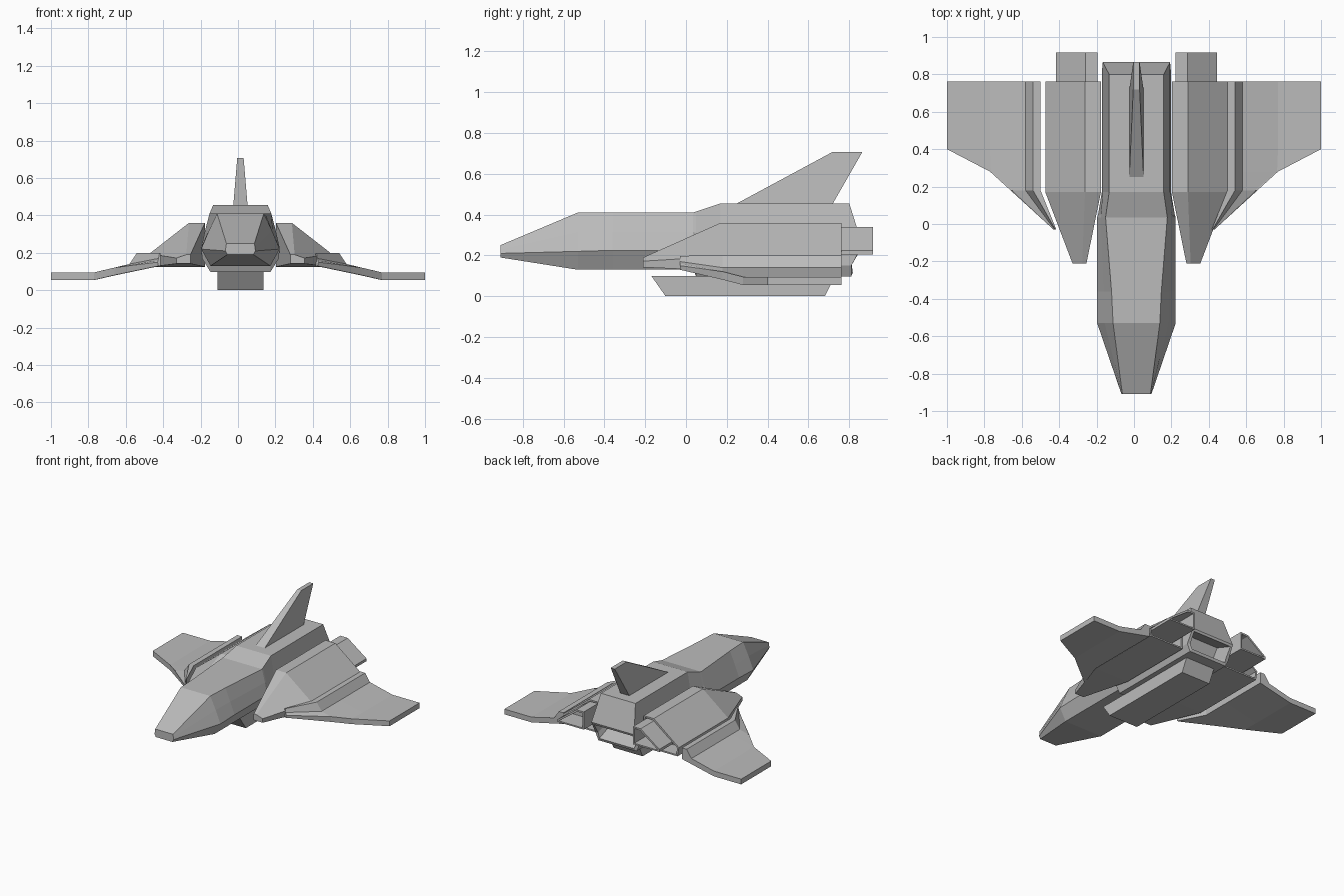
import bpy, bmesh

cube = bpy.data.objects.get("Cube")
if cube:
    bpy.data.objects.remove(cube, do_unlink=True)

grey = bpy.data.materials.new("hull grey")
grey.use_nodes = True
colour = (0.5, 0.5, 0.5, 1)
grey.diffuse_color = colour
grey.node_tree.nodes["Principled BSDF"].inputs["Base Color"].default_value = colour

AXIS = 0.013   # centre line of the body, pods and keel


def loft(name, rings, hollow=0, rim=0.015, cap=True):
    """Skin a list of closed rings; optionally hollow out the last cap."""
    bm = bmesh.new()
    rows = [[bm.verts.new(p) for p in ring] for ring in rings]
    n = len(rows[0])
    for a, b in zip(rows, rows[1:]):
        for i in range(n):
            j = (i + 1) % n
            bm.faces.new((a[i], a[j], b[j], b[i]))
    bm.faces.new(rows[0])
    if cap:
        end = bm.faces.new(rows[-1])
    else:
        # slanted upper panel over the open lower tail
        last = rows[-1]
        bm.faces.new((last[0], last[1], last[-2], last[-1]))
        end = bm.faces.new(last[1:-1])
    bmesh.ops.remove_doubles(bm, verts=bm.verts, dist=0.0001)
    bmesh.ops.recalc_face_normals(bm, faces=bm.faces)
    if hollow:
        bmesh.ops.inset_individual(bm, faces=[end], thickness=rim)
        bmesh.ops.inset_individual(bm, faces=[end], thickness=0.001, depth=-hollow)
    mesh = bpy.data.meshes.new(name)
    bm.to_mesh(mesh)
    bm.free()
    mesh.materials.append(grey)
    obj = bpy.data.objects.new(name, mesh)
    bpy.context.collection.objects.link(obj)
    return obj


def both_sides(ring):
    """Complete a half ring, listed top to bottom, about the centre line."""
    right = [(AXIS - x, y, z) for x, y, z in ring]
    left = [(AXIS + x, y, z) for x, y, z in reversed(ring)]
    return right + left


def section(y, *points):
    return [(x, y, z) for x, z in points]


# Fuselage: half sections from nose to tail, open at the back
body = [
    section(-0.91, (0.075, 0.25), (0.078, 0.23), (0.08, 0.21), (0.07, 0.19)),
    section(-0.53, (0.125, 0.41), (0.17, 0.315), (0.21, 0.22), (0.16, 0.13)),
    section(-0.36, (0.133, 0.41), (0.173, 0.315), (0.21, 0.225), (0.16, 0.13)),
    section(0.035, (0.165, 0.41), (0.19, 0.315), (0.21, 0.225), (0.16, 0.13)),
    section(0.05, (0.163, 0.415), (0.19, 0.31), (0.205, 0.17), (0.16, 0.097)),
    section(0.17, (0.146, 0.455), (0.18, 0.25), (0.185, 0.15), (0.16, 0.097)),
    [(0.146, 0.80, 0.455), (0.18, 0.865, 0.25), (0.185, 0.81, 0.15), (0.16, 0.81, 0.097)],
]
loft("fuselage", [both_sides(r) for r in body], hollow=0.15, rim=0.025, cap=False)

# Tail fin: swept and tapered
fin = [(0.038, 0.15, 0.40, 0.69), (0.038, 0.25, 0.455, 0.72), (0.017, 0.72, 0.708, 0.865)]
loft("tail_fin", [both_sides([(w, front, z), (w, back, z)]) for w, front, z, back in fin])

# Keel: bevelled block under the belly
keel = [(-0.17, 0.73, 0.1), (-0.10, 0.68, 0)]
loft("keel", [both_sides([(0.123, front, z), (0.123, back, z)]) for front, back, z in keel])

for side, label in ((1, "left"), (-1, "right")):
    def place(rings, centre=AXIS):
        return [[(centre + side * x, y, z) for x, y, z in r] for r in rings]

    # Engine pod: pointed front, hollow rear
    rear = ((0.19, 0.125), (0.19, 0.36), (0.275, 0.36), (0.487, 0.195), (0.475, 0.125))
    pod = [
        section(-0.21, (0.267, 0.142), (0.267, 0.19), (0.29, 0.19), (0.342, 0.172), (0.342, 0.142)),
        section(0.17, *rear),
        section(0.763, *rear),
    ]
    loft(label + "_engine_pod", place(pod), hollow=0.12)

    # Nozzle: hollow duct out of the pod
    duct = ((0.208, 0.205), (0.208, 0.34), (0.272, 0.34), (0.43, 0.225), (0.43, 0.205))
    loft(label + "_nozzle", place([section(0.6, *duct), section(0.917, *duct)]), hollow=0.15)

    # Wing: raised root strip, sloping panel and level tip
    def wing_section(y, mid, tip, edge_z):
        return section(y, (0.50, 0.115), (mid, edge_z - 0.04), (tip, edge_z - 0.04),
                       (tip, edge_z), (mid, edge_z), (0.58, 0.14), (0.54, 0.2), (0.50, 0.2))
    wing = [
        section(-0.03, (0.415, 0.13), (0.42, 0.13), (0.425, 0.13), (0.43, 0.15),
                (0.428, 0.16), (0.425, 0.17), (0.42, 0.198), (0.415, 0.198)),
        wing_section(0.18, 0.65, 0.66, 0.121),
        wing_section(0.28, 0.765, 0.77, 0.095),
        wing_section(0.40, 0.77, 1.0, 0.095),
        wing_section(0.763, 0.77, 1.0, 0.095),
    ]
    loft(label + "_wing", place(wing, 0))
